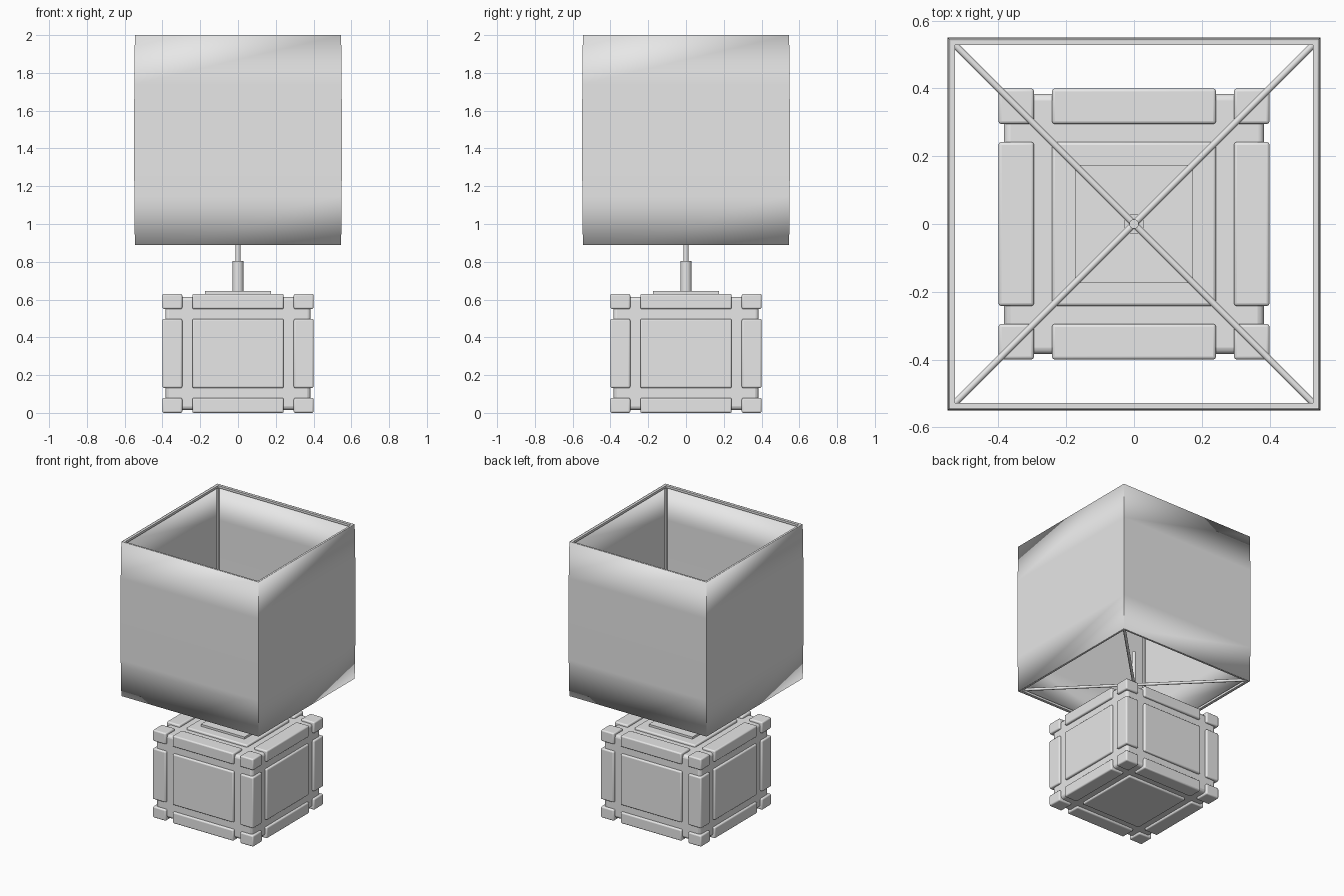
import bpy, bmesh, math
from mathutils import Matrix, Vector

cube = bpy.data.objects.get("Cube")
if cube:
    bpy.data.objects.remove(cube, do_unlink=True)

grey = bpy.data.materials.new("plain grey")
grey.use_nodes = True
grey.diffuse_color = (0.8, 0.8, 0.8, 1)
grey.node_tree.nodes["Principled BSDF"].inputs["Base Color"].default_value = (0.8, 0.8, 0.8, 1)


def add_box(bm, lo, hi):
    lo, hi = Vector(lo), Vector(hi)
    m = Matrix.Translation((lo + hi) / 2) @ Matrix.Diagonal((*(hi - lo), 1))
    bmesh.ops.create_cube(bm, size=1, matrix=m)


def add_rod(bm, a, b, radius, sides=16):
    a, b = Vector(a), Vector(b)
    d = b - a
    m = Matrix.Translation((a + b) / 2) @ d.to_track_quat("Z", "Y").to_matrix().to_4x4()
    bmesh.ops.create_cone(bm, cap_ends=True, segments=sides, radius1=radius,
                          radius2=radius, depth=d.length, matrix=m)


def finish(bm, name, bevel=0, smooth=False):
    mesh = bpy.data.meshes.new(name)
    bm.to_mesh(mesh)
    bm.free()
    mesh.materials.append(grey)
    ob = bpy.data.objects.new(name, mesh)
    bpy.context.collection.objects.link(ob)
    if bevel:
        mod = ob.modifiers.new("soft edges", "BEVEL")
        mod.width, mod.segments = bevel, 3
    if smooth:
        bpy.ops.object.select_all(action="DESELECT")
        ob.select_set(True)
        bpy.context.view_layer.objects.active = ob
        bpy.ops.object.shade_smooth_by_angle(angle=math.radians(40))
    return ob


# Base core, seen at the bottom of the grooves
DEPTH = 0.016
bm = bmesh.new()
add_box(bm, (-0.4 + DEPTH, -0.4 + DEPTH, DEPTH), (0.4 - DEPTH, 0.4 - DEPTH, 0.63 - DEPTH))
finish(bm, "base_core", 0.02, True)

# Raised corner, edge and face blocks of the base
SIDE = [(-0.4, -0.295), (-0.242, 0.242), (0.295, 0.4)]
HEIGHT = [(0, 0.08), (0.132, 0.498), (0.55, 0.63)]
bm = bmesh.new()
for i, x in enumerate(SIDE):
    for j, y in enumerate(SIDE):
        for k, z in enumerate(HEIGHT):
            if (i, j, k) != (1, 1, 1):
                add_box(bm, *zip(x, y, z))
finish(bm, "base_blocks", 0.009, True)

# Mounting plate, socket and stem
bm = bmesh.new()
add_box(bm, (-0.174, -0.174, 0.62), (0.174, 0.174, 0.645))
finish(bm, "mounting_plate")

bm = bmesh.new()
add_rod(bm, (0, 0, 0.64), (0, 0, 0.805), 0.03, 24)
finish(bm, "socket", smooth=True)

bm = bmesh.new()
add_rod(bm, (0, 0, 0.8), (0, 0, 1.15), 0.014)
finish(bm, "stem", smooth=True)

# Diagonal rods carrying the shade
bm = bmesh.new()
for s in (-1, 1):
    add_rod(bm, (-0.53, -0.53 * s, 0.902), (0.53, 0.53 * s, 0.902), 0.01, 12)
finish(bm, "support_rods", smooth=True)

# Thin, very slightly bowed square shade
bm = bmesh.new()
levels = [(0.89, 0.546), (1.15, 0.549), (1.445, 0.55), (1.74, 0.549), (2.0, 0.546)]
rings = [[bm.verts.new((h * sx, h * sy, z)) for sx, sy in ((-1, -1), (1, -1), (1, 1), (-1, 1))]
         for z, h in levels]
for low, high in zip(rings, rings[1:]):
    for i in range(4):
        j = (i + 1) % 4
        bm.faces.new((low[i], low[j], high[j], high[i]))
shade = finish(bm, "lamp_shade", smooth=True)
wall = shade.modifiers.new("wall", "SOLIDIFY")
wall.thickness, wall.offset = 0.006, -1

# Square frame inside the shade: top and bottom rings and corner struts
bm = bmesh.new()
OUT, IN = 0.541, 0.528
for z in (0.892, 1.982):
    for s in (-1, 1):
        a, b = sorted((s * OUT, s * IN))
        add_box(bm, (-OUT, a, z), (OUT, b, z + 0.016))
        add_box(bm, (a, -IN, z), (b, IN, z + 0.016))
for sx in (-1, 1):
    for sy in (-1, 1):
        x, y = sorted((sx * OUT, sx * IN)), sorted((sy * OUT, sy * IN))
        add_box(bm, (x[0], y[0], 0.9), (x[1], y[1], 1.99))
finish(bm, "shade_frame")
